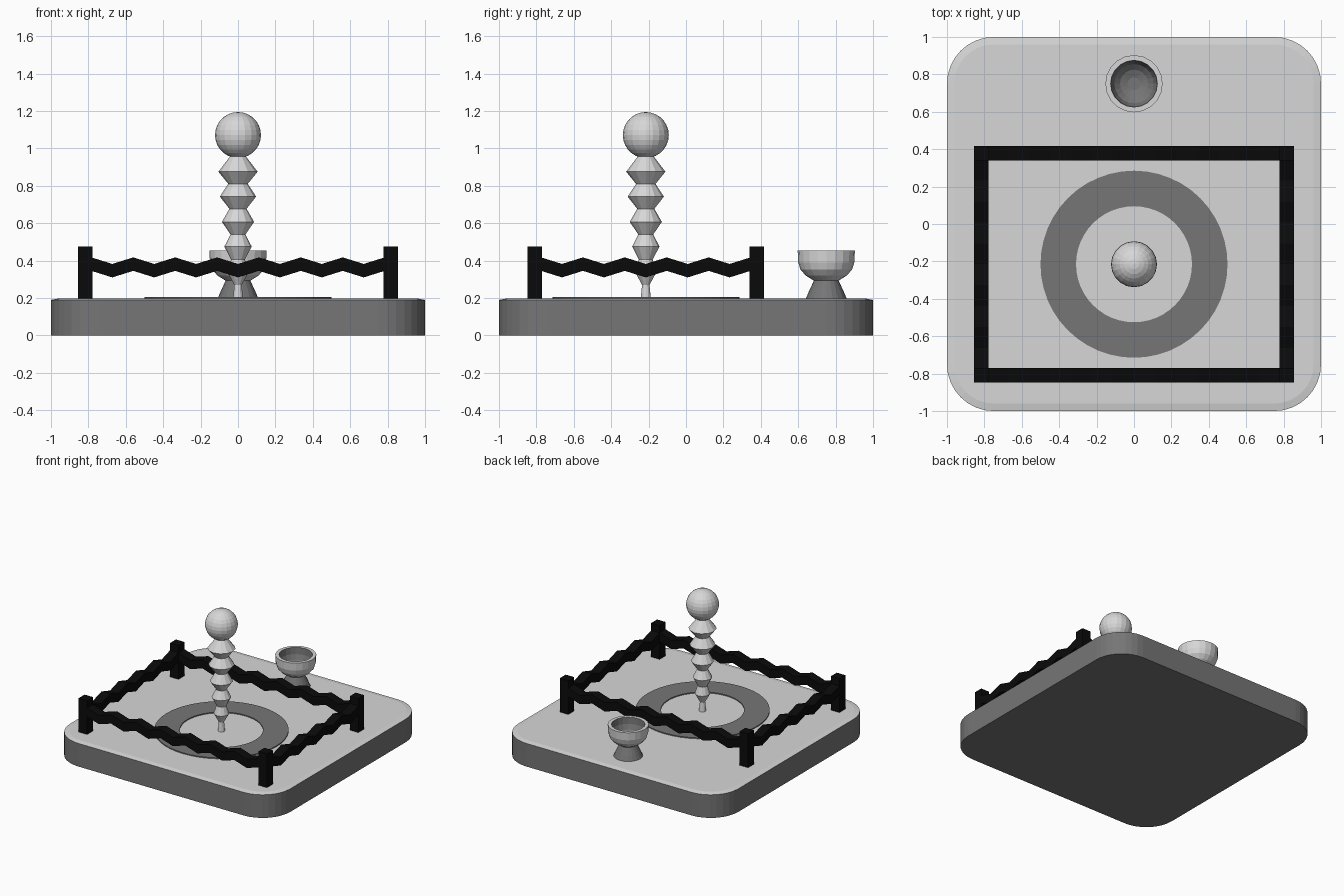
import bpy, bmesh, math

if "Cube" in bpy.data.objects:
    bpy.data.objects.remove(bpy.data.objects["Cube"])

def material(name, v):
    m = bpy.data.materials.new(name)
    m.diffuse_color = (v, v, v, 1)
    m.use_nodes = True
    m.node_tree.nodes["Principled BSDF"].inputs["Base Color"].default_value = m.diffuse_color
    return m

LIGHT = material("light grey", 0.68)
DARK = material("dark grey", 0.18)
BLACK = material("black", 0.003)

def finish(name, bm, mats, loc=(0, 0, 0)):
    bmesh.ops.recalc_face_normals(bm, faces=bm.faces[:])
    me = bpy.data.meshes.new(name)
    bm.to_mesh(me)
    bm.free()
    for m in mats:
        me.materials.append(m)
    ob = bpy.data.objects.new(name, me)
    ob.location = loc
    bpy.context.collection.objects.link(ob)
    return ob

def skin(bm, rings, closed=False, caps=True):
    """Join equal-length rings of points; returns faces per band."""
    vs = [[bm.verts.new(p) for p in r] for r in rings]
    n = len(vs[0])
    bands = []
    pairs = list(zip(vs, vs[1:])) + ([(vs[-1], vs[0])] if closed else [])
    for a, b in pairs:
        bands.append([bm.faces.new((a[i], a[(i + 1) % n], b[(i + 1) % n], b[i])) for i in range(n)])
    if caps and not closed:
        bm.faces.new(vs[0])
        bands.append([bm.faces.new(vs[-1])])
    return bands

def circle(r, z, n):
    return [(r * math.cos(2 * math.pi * i / n), r * math.sin(2 * math.pi * i / n), z) for i in range(n)]

def rounded_square(half, r, z, seg=8):
    pts = []
    for k, (sx, sy) in enumerate([(1, 1), (-1, 1), (-1, -1), (1, -1)]):
        for i in range(seg + 1):
            a = math.pi / 2 * (k + i / seg)
            pts.append((sx * (half - r) + r * math.cos(a), sy * (half - r) + r * math.sin(a), z))
    return pts

CY = -0.215   # centre of the fenced area

# Base slab: dark sides and underside, light top
bm = bmesh.new()
bands = skin(bm, [rounded_square(1, 0.25, 0), rounded_square(1, 0.25, 0.19),
                  rounded_square(0.96, 0.21, 0.197)])
for f in bands[1] + bands[-1]:
    f.material_index = 1
finish("base", bm, [DARK, LIGHT])

# Painted floor ring
bm = bmesh.new()
skin(bm, [circle(0.5, 0.197, 48), circle(0.5, 0.205, 48),
          circle(0.31, 0.205, 48), circle(0.31, 0.197, 48)], closed=True)
finish("floor_ring", bm, [DARK], (0, CY, 0))

# Stacked zigzag pole
bm = bmesh.new()
profile = [(0.027, 0.195), (0.02, 0.27), (0.058, 0.34), (0.037, 0.405), (0.073, 0.475),
           (0.04, 0.54), (0.086, 0.607), (0.046, 0.677), (0.097, 0.742), (0.052, 0.81),
           (0.105, 0.875), (0.04, 0.96)]
skin(bm, [circle(r, z, 12) for r, z in profile])
finish("pole", bm, [LIGHT], (0, CY, 0))

# Ball on top of the pole
bm = bmesh.new()
bmesh.ops.create_uvsphere(bm, u_segments=20, v_segments=14, radius=0.123)
finish("ball", bm, [LIGHT], (0, CY, 1.071))

# Bowl: light outside and rim, dark inside
bm = bmesh.new()
cup = [(0.067, 0.293), (0.11, 0.32), (0.138, 0.352), (0.15, 0.39), (0.153, 0.453),
       (0.125, 0.453), (0.121, 0.40), (0.105, 0.36), (0.075, 0.335), (0.035, 0.322)]
bands = skin(bm, [circle(r, z, 20) for r, z in cup])
for band in bands[5:]:
    for f in band:
        f.material_index = 1
finish("bowl", bm, [LIGHT, DARK], (0, 0.75, 0))

# Bowl foot
bm = bmesh.new()
skin(bm, [circle(0.11, 0.195, 20), circle(0.093, 0.235, 20), circle(0.065, 0.295, 20)])
finish("bowl_foot", bm, [DARK], (0, 0.75, 0))

# Fence posts
PX, PY, W = 0.817, 0.593, 0.0385
for sx in (-1, 1):
    for sy in (-1, 1):
        bm = bmesh.new()
        skin(bm, [[(-W, -W, z), (W, -W, z), (W, W, z), (-W, W, z)] for z in (0.195, 0.475)])
        finish("fence_post", bm, [BLACK], (sx * PX, CY + sy * PY, 0))

# Zigzag fence rails
def rail(name, half, count, loc, along_y):
    bm = bmesh.new()
    rings = []
    for i in range(count + 1):
        t = -half + 2 * half * i / count
        z = 0.381 if i % 2 == 0 else 0.346
        sec = [(-W, z - 0.036), (W, z - 0.036), (W, z + 0.036), (-W, z + 0.036)]
        rings.append([(s, t, h) if along_y else (t, s, h) for s, h in sec])
    skin(bm, rings)
    finish(name, bm, [BLACK], loc)

for s in (-1, 1):
    rail("fence_rail_long", 0.784, 14, (0, CY + s * PY, 0), False)
    rail("fence_rail_side", 0.56, 10, (s * PX, CY, 0), True)
